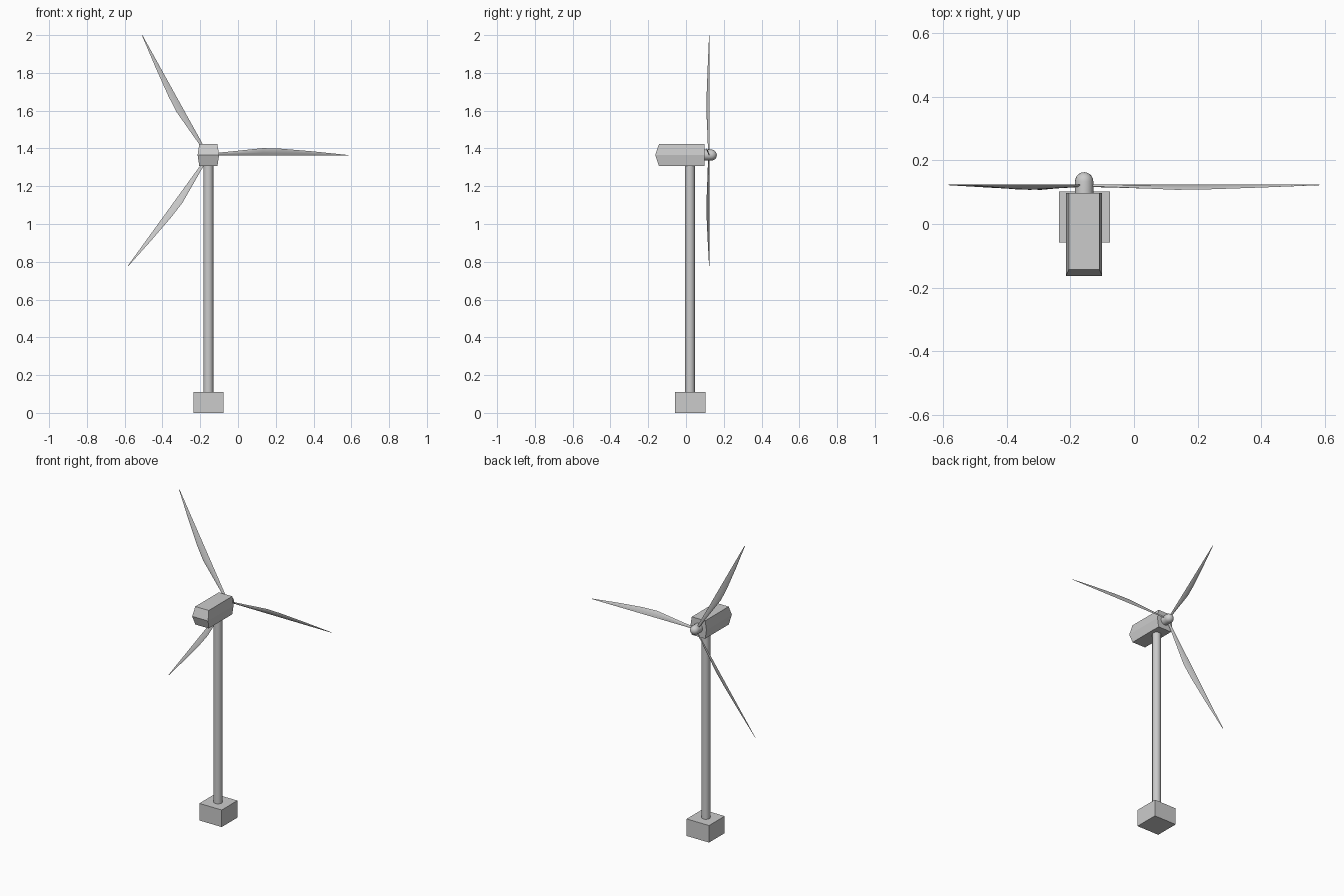
import bpy, bmesh
from math import radians, pi, sin, cos, atan2, hypot

if "Cube" in bpy.data.objects:
    bpy.data.objects.remove(bpy.data.objects["Cube"])

CX, CY = -0.157, 0.021      # tower axis
HZ = 1.365                  # rotor height


def make(name, bm, smooth=False):
    bmesh.ops.recalc_face_normals(bm, faces=bm.faces[:])
    me = bpy.data.meshes.new(name)
    bm.to_mesh(me)
    bm.free()
    ob = bpy.data.objects.new(name, me)
    bpy.context.collection.objects.link(ob)
    if smooth:
        bpy.ops.object.select_all(action='DESELECT')
        bpy.context.view_layer.objects.active = ob
        ob.select_set(True)
        bpy.ops.object.shade_smooth_by_angle(angle=radians(35))
    return ob


def loft(name, rings, smooth=False):
    bm = bmesh.new()
    loops = [[bm.verts.new(p) for p in ring] for ring in rings]
    n = len(loops[0])
    for a, b in zip(loops, loops[1:]):
        for i in range(n):
            j = (i + 1) % n
            bm.faces.new((a[i], a[j], b[j], b[i]))
    bm.faces.new(loops[0])
    bm.faces.new(loops[-1])
    return make(name, bm, smooth)


def circle(r, n):
    return [(r * cos(2 * pi * i / n), r * sin(2 * pi * i / n)) for i in range(n)]


# foundation block
h = 0.08
square = [(-h, -h), (h, -h), (h, h), (-h, h)]
base = loft("foundation", [[(x, y, z) for x, y in square] for z in (0, 0.11)])
base.location = (CX + 0.001, CY + 0.001, 0)

# tower
tower = loft("tower", [[(x, y, z) for x, y in circle(0.026, 16)] for z in (0.10, 1.33)], True)
tower.location = (CX, CY, 0)

# nacelle: six-sided section, rear end comes to a wedge at mid height
section = [(-0.048, -0.058), (-0.057, 0), (-0.048, 0.058),
           (0.048, 0.058), (0.057, 0), (0.048, -0.058)]
bm = bmesh.new()
front = [bm.verts.new((x, 0.097, z)) for x, z in section]
rear = [bm.verts.new((x, -0.163 if z == 0 else -0.143, z)) for x, z in section]
for i in range(6):
    j = (i + 1) % 6
    bm.faces.new((front[i], front[j], rear[j], rear[i]))
for ring in (front, rear):
    bm.faces.new((ring[0], ring[1], ring[4], ring[5]))
    bm.faces.new((ring[1], ring[2], ring[3], ring[4]))
nacelle = make("nacelle", bm)
nacelle.location = (CX, 0, HZ)

# hub with rounded spinner
R = 0.029
profile = [(R, 0.09)] + [(R * cos(radians(a)), 0.134 + R * sin(radians(a)))
                         for a in (0, 18, 36, 54, 72, 88)]
hub = loft("hub", [[(x, y, z) for x, z in circle(r, 16)] for r, y in profile], True)
hub.location = (CX, 0, HZ)

# blades: radial fraction, chord, thickness
stations = [(0.02, 0.012, 0.007), (0.12, 0.018, 0.007), (0.39, 0.039, 0.006),
            (0.52, 0.036, 0.005), (0.75, 0.022, 0.004), (1.0, 0.003, 0.002)]
foil = [(0, 0), (0.35, 0.4), (0.75, 0.5), (1, 0), (0.75, -0.5), (0.35, -0.4)]
for k, (tx, tz) in enumerate([(0.584, 1.362), (-0.505, 1.998), (-0.584, 0.778)]):
    dx, dz = tx - CX, tz - HZ
    length = hypot(dx, dz)
    rings = [[(f * length, 0.124 - 0.42 * w * c + t * d, w * c - 0.002 * (1 - f))
              for c, d in foil] for f, w, t in stations]
    blade = loft(f"blade_{k + 1}", rings, True)
    blade.location = (CX, 0, HZ)
    blade.rotation_euler = (0, -atan2(dz, dx), 0)
